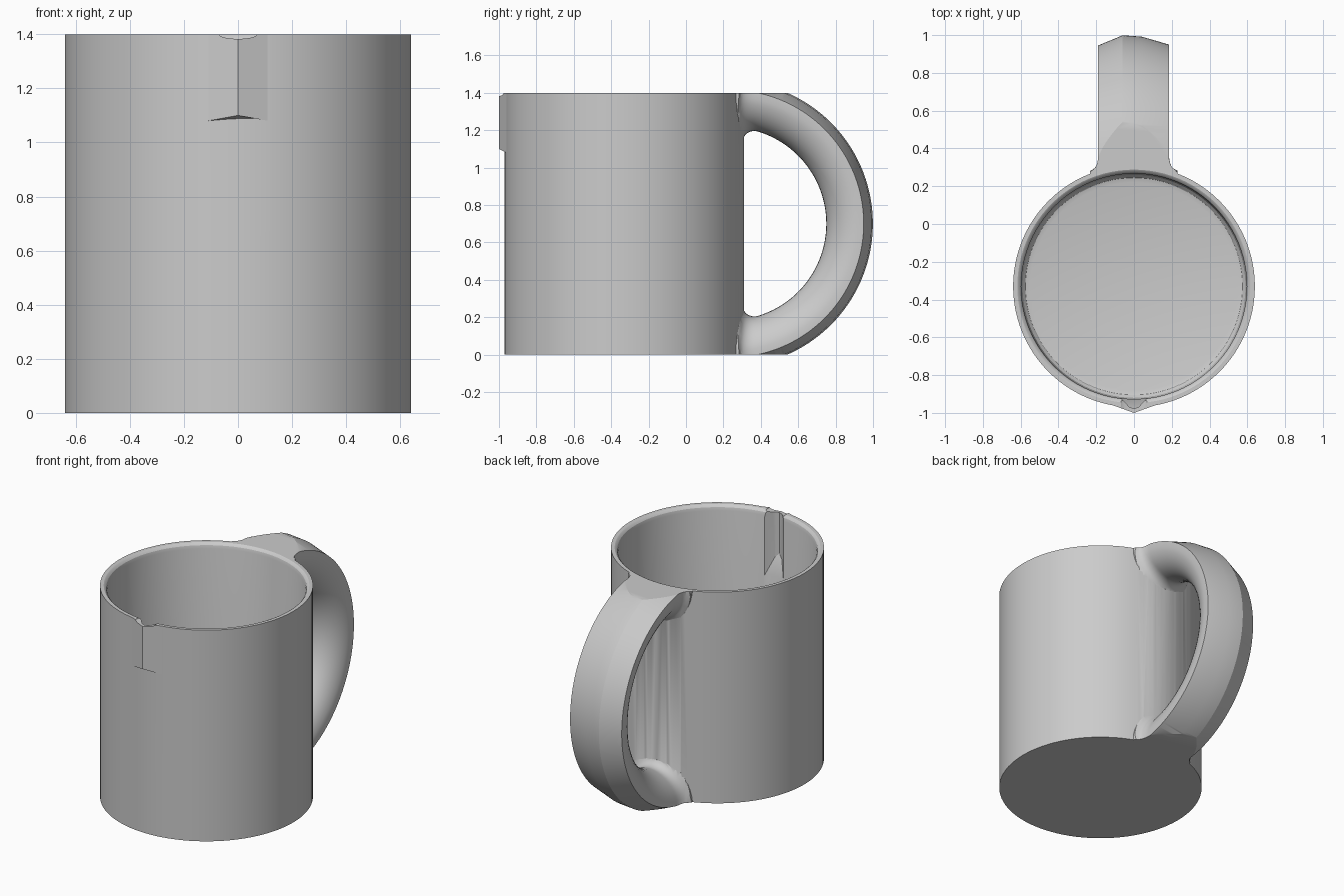
import bpy, bmesh, math

default = bpy.data.objects.get("Cube")
if default:
    bpy.data.objects.remove(default, do_unlink=True)

HEIGHT, RADIUS, CUP_Y = 1.4, 0.64, -0.33      # cup size and axis
GRIP_Y, GRIP_Z, FILLET = 0.235, 0.7, 0.075    # handle arc centre, root rounding

gray = bpy.data.materials.new("light_gray")
gray.use_nodes = True
gray.diffuse_color = (0.6, 0.6, 0.6, 1)
gray.node_tree.nodes["Principled BSDF"].inputs["Base Color"].default_value = (0.6, 0.6, 0.6, 1)


def loft(name, rings):
    """Solid made by joining equal rings of points, capped at both ends."""
    bm = bmesh.new()
    loops = [[bm.verts.new(p) for p in ring] for ring in rings]
    n = len(loops[0])
    for a, b in zip(loops, loops[1:]):
        for i in range(n):
            j = (i + 1) % n
            bm.faces.new((a[i], a[j], b[j], b[i]))
    bm.faces.new(loops[0])
    bm.faces.new(loops[-1])
    bmesh.ops.recalc_face_normals(bm, faces=bm.faces)
    mesh = bpy.data.meshes.new(name)
    bm.to_mesh(mesh)
    bm.free()
    mesh.materials.append(gray)
    obj = bpy.data.objects.new(name, mesh)
    bpy.context.collection.objects.link(obj)
    return obj


def lathe(name, profile, steps=96):
    """Solid of revolution about the cup axis from (radius, z) pairs."""
    turns = [math.tau * i / steps for i in range(steps)]
    return loft(name, [[(r * math.cos(t), CUP_Y + r * math.sin(t), z) for t in turns]
                       for r, z in profile])


def combine(target, tool, operation):
    mod = target.modifiers.new(operation.lower(), "BOOLEAN")
    mod.operation, mod.object, mod.solver = operation, tool, "EXACT"
    bpy.context.view_layer.objects.active = target
    bpy.ops.object.modifier_apply(modifier=mod.name)
    bpy.data.objects.remove(tool, do_unlink=True)


# Cup wall, left overlong so the end trim gives clean flat faces
mug = lathe("mug", [(RADIUS, -0.1), (RADIUS, HEIGHT + 0.1)])

# Handle: ridged outer face, rounded inner face, flared where it meets the wall
section = [(-0.19, 0.71), (-0.06, 0.764), (0.04, 0.757), (0.185, 0.715)]
section += [(0.188 * math.cos(t), 0.71 - 0.195 * math.sin(t))
            for t in (math.pi * i / 20 for i in range(1, 20))]


def handle_ring(angle):
    ring = []
    c, s = math.cos(angle), math.sin(angle)
    for x, r in section:
        gap = math.hypot(x, GRIP_Y + r * c - CUP_Y) - RADIUS
        gap = min(max(gap, 0), FILLET)
        flare = FILLET - math.sqrt(FILLET ** 2 - (FILLET - gap) ** 2)
        x += x / 0.19 * flare * 0.6
        r += min(0, (r - 0.71) / 0.195) * flare
        ring.append((x, GRIP_Y + r * c, GRIP_Z + r * s))
    return ring


handle = loft("handle", [handle_ring(math.radians(a)) for a in range(-96, 97)])
combine(mug, handle, "UNION")

# Pouring lip: shallow wedge on the front wall
wedge = [(-0.11, -0.94), (-0.11, -0.9605), (0, -1.0), (0.11, -0.9605), (0.11, -0.94)]
lip = loft("lip", [[(x, y, 1.1 - abs(x) * 0.18) for x, y in wedge],
                   [(x, y, HEIGHT + 0.1) for x, y in wedge]])
combine(mug, lip, "UNION")

# Trim flat at the base and the rim
square = [(-2, -2), (2, -2), (2, 2), (-2, 2)]
trim = loft("trim", [[(x, y, z) for x, y in square] for z in (0, HEIGHT)])
combine(mug, trim, "INTERSECT")

# Hollow with a rounded floor corner and eased rim
hollow = lathe("hollow", [(0.55, 0.06), (0.575, 0.067), (0.59, 0.085), (0.595, 0.11),
                          (0.597, 1.365), (0.602, 1.385), (0.612, 1.397),
                          (0.622, 1.402), (0.622, 1.5)])
combine(mug, hollow, "DIFFERENCE")

# Pouring channel inside the lip, with a ramp at its foot
channel = [(-0.1, -0.89), (-0.025, -0.968), (0, -0.978), (0.025, -0.968), (0.1, -0.89)]
groove = loft("groove", [[(x, y, 1.11 + (y + 0.978) * -2.5) for x, y in channel],
                         [(x, y, HEIGHT + 0.1) for x, y in channel]])
combine(mug, groove, "DIFFERENCE")

# Small dip in the rim at the lip
arc = [(0.07 * math.cos(t), HEIGHT - 0.017 * math.sin(t))
       for t in (math.pi * i / 12 for i in range(13))]
arc += [(-0.07, HEIGHT + 0.1), (0.07, HEIGHT + 0.1)]
dip = loft("dip", [[(x, y, z) for x, z in arc] for y in (-1.1, -0.85)])
combine(mug, dip, "DIFFERENCE")

bpy.ops.object.select_all(action="DESELECT")
mug.select_set(True)
bpy.context.view_layer.objects.active = mug
bpy.ops.object.shade_smooth_by_angle(angle=math.radians(25))
